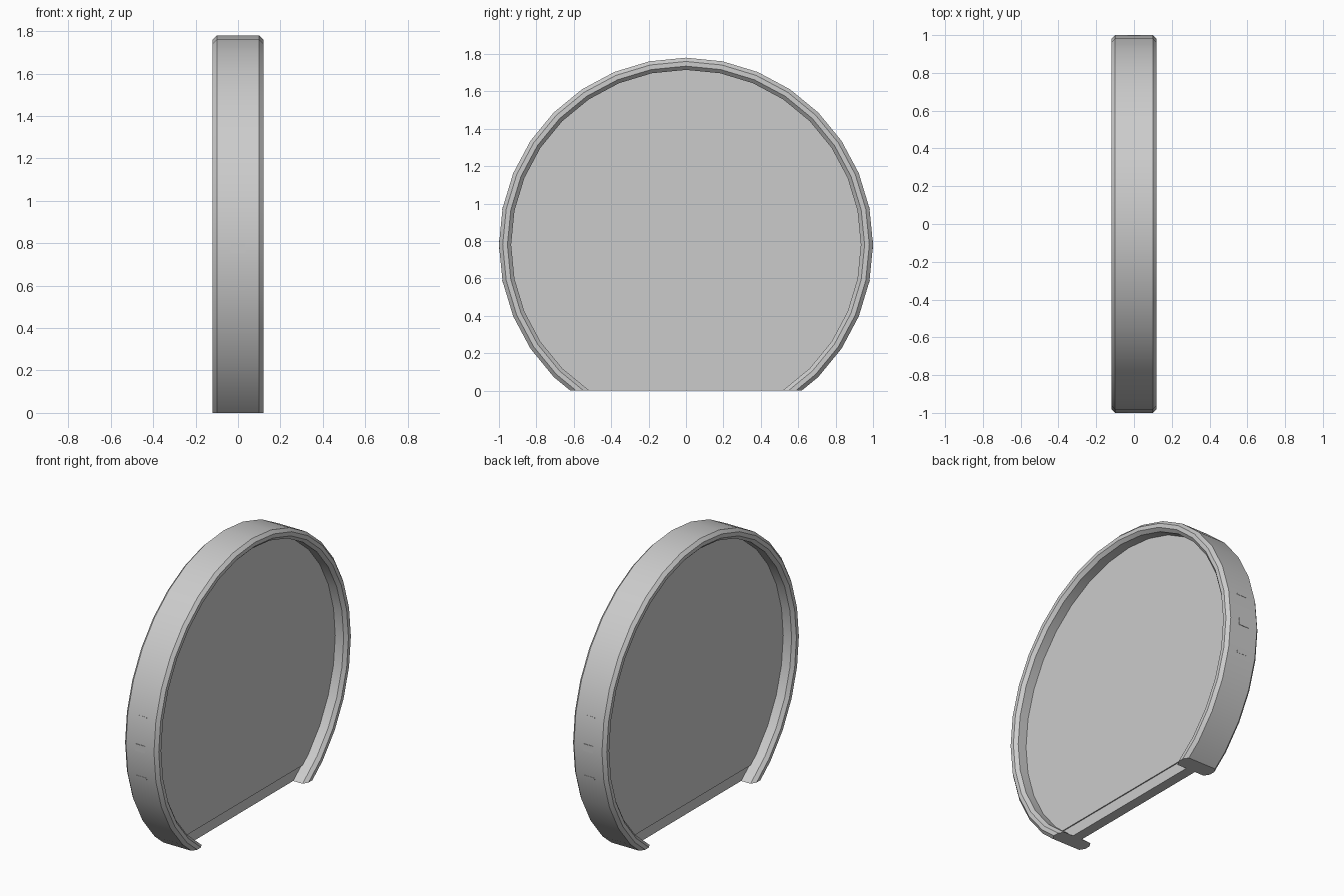
import bpy, bmesh, math
from mathutils import Matrix, Vector

cube = bpy.data.objects.get("Cube")
if cube:
    bpy.data.objects.remove(cube)

SEGMENTS = 32
CENTRE = Vector((0, 0, 0.78))

grey = bpy.data.materials.new("light grey")
grey.use_nodes = True
colour = (0.6, 0.6, 0.6, 1)
grey.diffuse_color = colour
grey.node_tree.nodes["Principled BSDF"].inputs["Base Color"].default_value = colour


def cut(bm, height, keep_above=True):
    """Slice horizontally and cap the opening."""
    res = bmesh.ops.bisect_plane(
        bm, geom=bm.verts[:] + bm.edges[:] + bm.faces[:], dist=1e-5,
        plane_co=(0, 0, height), plane_no=(0, 0, 1),
        clear_inner=keep_above, clear_outer=not keep_above)
    edges = [e for e in res["geom_cut"] if isinstance(e, bmesh.types.BMEdge)]
    bmesh.ops.holes_fill(bm, edges=edges, sides=0)


def finish(name, bm):
    bmesh.ops.recalc_face_normals(bm, faces=bm.faces)
    mesh = bpy.data.meshes.new(name)
    bm.to_mesh(mesh)
    bm.free()
    mesh.materials.append(grey)
    obj = bpy.data.objects.new(name, mesh)
    bpy.context.collection.objects.link(obj)
    bpy.ops.object.select_all(action='DESELECT')
    obj.select_set(True)
    bpy.context.view_layer.objects.active = obj
    bpy.ops.object.shade_smooth_by_angle(angle=math.radians(30))
    return obj


def revolve(profile):
    """Spin a closed (x, radius) profile around the x axis."""
    bm = bmesh.new()
    rings = []
    for i in range(SEGMENTS):
        a = math.tau * i / SEGMENTS
        rings.append([bm.verts.new(CENTRE + Vector((x, r * math.sin(a), r * math.cos(a))))
                      for x, r in profile])
    n = len(profile)
    for i, ring in enumerate(rings):
        after = rings[(i + 1) % SEGMENTS]
        for j in range(n):
            k = (j + 1) % n
            bm.faces.new((ring[j], ring[k], after[k], after[j]))
    return bm


def disc(radius, thickness):
    bm = bmesh.new()
    bmesh.ops.create_cone(bm, cap_ends=True, segments=SEGMENTS,
                          radius1=radius, radius2=radius, depth=thickness)
    bmesh.ops.transform(bm, verts=bm.verts,
                        matrix=Matrix.Translation(CENTRE) @ Matrix.Rotation(math.pi / 2, 4, 'Y'))
    return bm


# Chamfered rim, open at the flat base
half = [(0.10, 0.935), (0.12, 0.955), (0.12, 0.98), (0.10, 1.0)]
rim = revolve(half + [(-x, r) for x, r in reversed(half)])
cut(rim, 0)
finish("rim", rim)

# Recessed panel
panel = disc(0.945, 0.08)
cut(panel, 0.07)
finish("panel", panel)

# Slightly thinner strip along the base
strip = disc(0.945, 0.066)
cut(strip, 0)
cut(strip, 0.07, keep_above=False)
finish("base_strip", strip)

# Small raised marks on both edges of the rim
for side, label in ((1, "back"), (-1, "front")):
    for step, height, place in ((1, 0.012, "upper"), (0, 0.045, "middle"), (-1, 0.012, "lower")):
        a = step * math.tau / SEGMENTS
        bm = bmesh.new()
        bmesh.ops.create_cube(bm, size=1)
        bmesh.ops.scale(bm, verts=bm.verts, vec=(0.07, 0.008, height))
        bmesh.ops.translate(bm, verts=bm.verts, vec=(0, 0.997, 0))
        bmesh.ops.rotate(bm, verts=bm.verts, matrix=Matrix.Rotation(a, 3, 'X'))
        bmesh.ops.scale(bm, verts=bm.verts, vec=(1, side, 1))
        bmesh.ops.translate(bm, verts=bm.verts, vec=CENTRE)
        finish(f"{label}_{place}_mark", bm)
